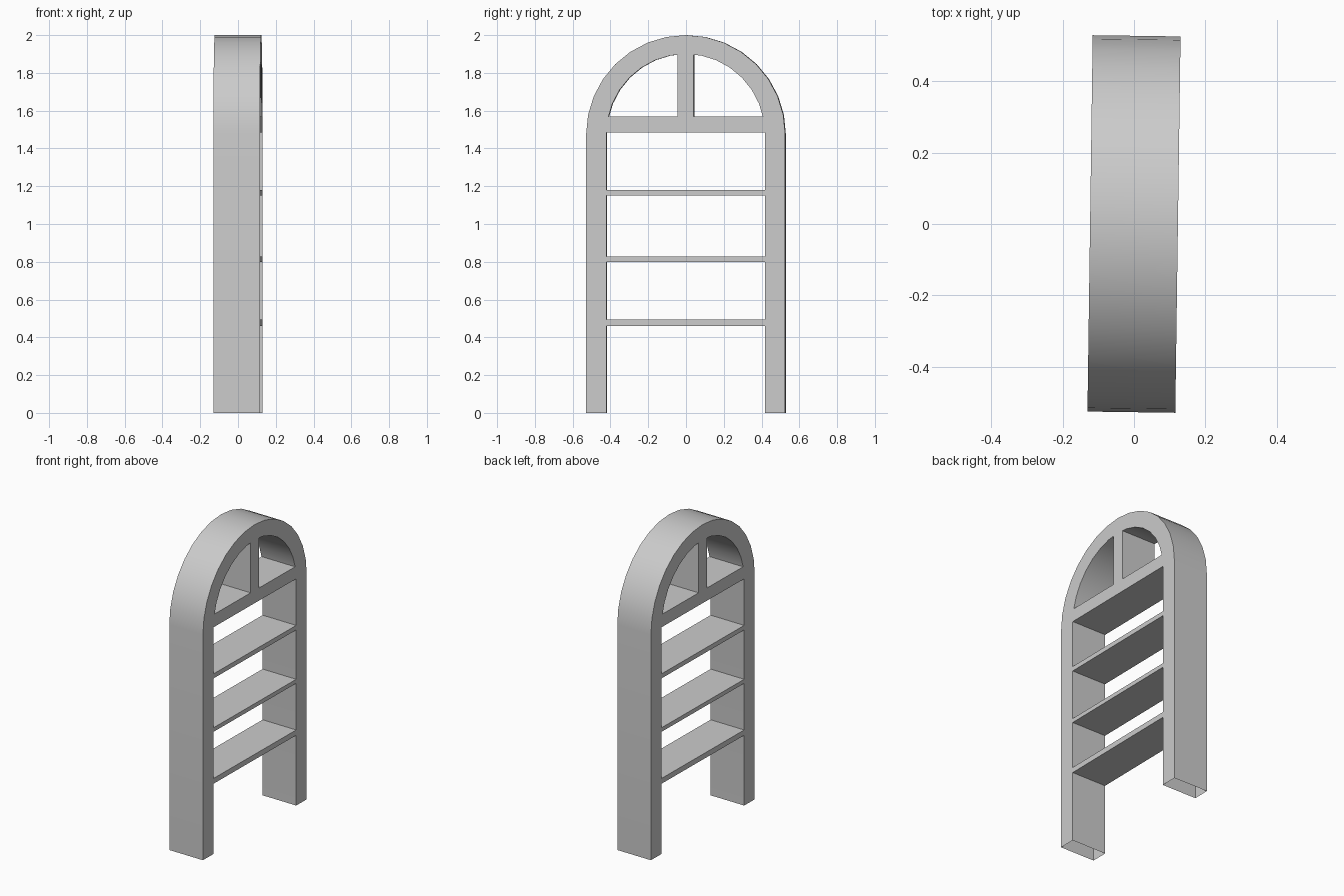
import bpy, bmesh, math
from mathutils import Matrix

if "Cube" in bpy.data.objects:
    bpy.data.objects.remove(bpy.data.objects["Cube"])

HALF_DEPTH = 0.123
OUTER, INNER = 0.527, 0.42
SPRING = 1.475          # height where the arch begins
SEGMENTS = 16
TURN = Matrix.Rotation(math.radians(-0.8), 4, 'Z')   # unit stands very slightly turned


def finish(name, bm):
    bmesh.ops.recalc_face_normals(bm, faces=bm.faces)
    mesh = bpy.data.meshes.new(name)
    bm.to_mesh(mesh)
    bm.free()
    ob = bpy.data.objects.new(name, mesh)
    bpy.context.collection.objects.link(ob)
    ob.matrix_world = TURN
    return ob


def arch_line(radius, rise):
    """Leg, half-round top, leg, as (y, z) points."""
    pts = [(radius, 0.0)]
    for i in range(SEGMENTS + 1):
        a = math.pi * i / SEGMENTS
        pts.append((radius * math.cos(a), SPRING + rise * math.sin(a)))
    return pts + [(-radius, 0.0)]


def board(name, y0, y1, z0, z1, open_axis):
    """Board running the full depth; ends buried in its neighbours are left open."""
    bm = bmesh.new()
    bmesh.ops.create_cube(bm, size=1)
    for v in bm.verts:
        v.co = (v.co.x * 2 * HALF_DEPTH,
                (y0 + y1) / 2 + v.co.y * (y1 - y0),
                (z0 + z1) / 2 + v.co.z * (z1 - z0))
    bm.normal_update()
    ends = [f for f in bm.faces if abs(f.normal[open_axis]) > 0.9]
    bmesh.ops.delete(bm, geom=ends, context='FACES')
    return finish(name, bm)


# Arched frame: hollow shell with open feet
bm = bmesh.new()
rings = []
for (yo, zo), (yi, zi) in zip(arch_line(OUTER, 2.0 - SPRING),
                              arch_line(INNER, 1.9 - SPRING)):
    rings.append([bm.verts.new(p) for p in (
        (-HALF_DEPTH, yo, zo), (HALF_DEPTH, yo, zo),
        (HALF_DEPTH, yi, zi), (-HALF_DEPTH, yi, zi))])
for a, b in zip(rings, rings[1:]):
    for k in range(4):
        n = (k + 1) % 4
        bm.faces.new((a[k], a[n], b[n], b[k]))
frame = finish("arched_frame", bm)
bpy.context.view_layer.objects.active = frame
frame.select_set(True)
bpy.ops.object.shade_smooth_by_angle(angle=math.radians(30))

# Thick rail under the arch and the upright dividing it
board("arch_rail", -INNER, INNER, 1.485, 1.568, 1)
board("arch_divider", -0.042, 0.042, 1.568, 1.90, 2)

# Three thin shelves
for i, (z0, z1) in enumerate(((0.46, 0.495), (0.80, 0.827), (1.15, 1.18))):
    board(f"shelf_{i + 1}", -INNER, INNER, z0, z1, 1)
